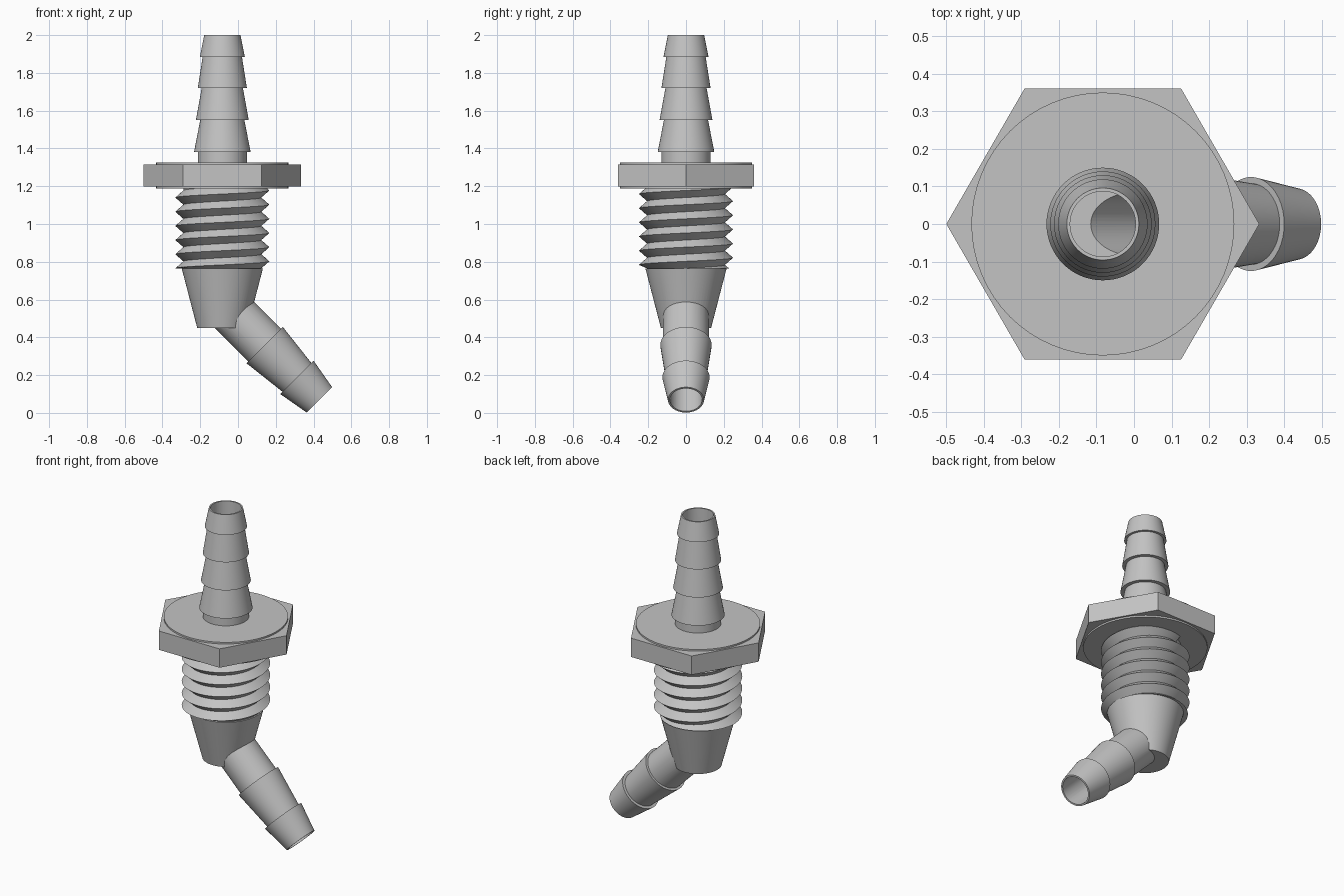
import bpy, bmesh, math
from mathutils import Matrix

if "Cube" in bpy.data.objects:
    bpy.data.objects.remove(bpy.data.objects["Cube"], do_unlink=True)

AXIS_X = -0.083
grey = bpy.data.materials.new("satin grey")
grey.use_nodes = True
grey.diffuse_color = (0.55, 0.55, 0.55, 1)
grey.node_tree.nodes["Principled BSDF"].inputs["Base Color"].default_value = grey.diffuse_color

UPRIGHT = Matrix.Translation((AXIS_X, 0, 0))
# local z runs down the angled outlet, 45 degrees below horizontal
ANGLED = Matrix.Translation((AXIS_X, 0, 0.583)) @ Matrix.Rotation(math.radians(135), 4, 'Y')


def add_mesh(name, bm):
    mesh = bpy.data.meshes.new(name)
    bm.to_mesh(mesh)
    bm.free()
    mesh.materials.append(grey)
    obj = bpy.data.objects.new(name, mesh)
    bpy.context.collection.objects.link(obj)
    return obj


def revolve(name, profile, matrix, steps=64, closed=False):
    """Spin (radius, height) points into a solid; closed joins last to first."""
    bm = bmesh.new()
    verts = [bm.verts.new((r, 0, z)) for r, z in profile]
    pairs = list(zip(verts, verts[1:]))
    if closed:
        pairs.append((verts[-1], verts[0]))
    edges = [bm.edges.new(p) for p in pairs]
    bmesh.ops.spin(bm, geom=verts + edges, cent=(0, 0, 0), axis=(0, 0, 1),
                   angle=math.tau, steps=steps, use_merge=False)
    bmesh.ops.remove_doubles(bm, verts=bm.verts, dist=1e-5)
    bmesh.ops.recalc_face_normals(bm, faces=bm.faces)
    bm.transform(matrix)
    return add_mesh(name, bm)


def activate(obj):
    bpy.ops.object.select_all(action='DESELECT')
    obj.select_set(True)
    bpy.context.view_layer.objects.active = obj


def combine(target, tool, operation):
    tool.hide_render = True
    mod = target.modifiers.new(operation.lower(), 'BOOLEAN')
    mod.operation = operation
    mod.solver = 'EXACT'
    mod.object = tool
    activate(target)
    bpy.ops.object.modifier_apply(modifier=mod.name)
    bpy.data.objects.remove(tool, do_unlink=True)


def smooth(obj, degrees=30):
    activate(obj)
    bpy.ops.object.shade_smooth_by_angle(angle=math.radians(degrees))


# Upright body: tapered nose, thread core, collar disc and barbed spigot
body = revolve("fitting_body", [
    (0, 0.45), (0.133, 0.45), (0.215, 0.765), (0.205, 0.765), (0.205, 1.188),
    (0.35, 1.188), (0.35, 1.325), (0.13, 1.325), (0.13, 1.38),
    (0.15, 1.38), (0.117, 1.55), (0.14, 1.55), (0.109, 1.72),
    (0.13, 1.72), (0.104, 1.885), (0.119, 1.885), (0.096, 2.0), (0, 2.0)], UPRIGHT)

# Angled outlet with two barbs
outlet = revolve("angled_barb", [
    (0, 0), (0.122, 0), (0.122, 0.317), (0.136, 0.317), (0.108, 0.558),
    (0.125, 0.558), (0.095, 0.727), (0, 0.727)], ANGLED)
combine(body, outlet, 'UNION')

# Bores: a flat-bottomed upright one meeting the angled one
upright_bore = revolve("upright_bore", [(0, 0.495), (0.087, 0.495), (0.087, 2.1), (0, 2.1)], UPRIGHT)
combine(body, upright_bore, 'DIFFERENCE')
angled_bore = revolve("angled_bore", [(0, 0), (0.085, 0), (0.085, 0.8), (0, 0.8)], ANGLED)
combine(body, angled_bore, 'DIFFERENCE')
smooth(body)

# Hexagonal nut band around the collar
revolve("hex_flange", [(0.3, 1.198), (0.4167, 1.198), (0.4167, 1.315), (0.3, 1.315)],
        UPRIGHT, steps=6, closed=True)


# Right-handed V thread, cut flat at its lower end
def make_thread(root=0.206, crest=0.249, pitch=0.075, low=0.765, high=1.2, steps=64):
    bm = bmesh.new()
    half = pitch / 2
    count = int((high - low + half) / pitch * steps)
    previous = None
    for i in range(count + 1):
        angle = math.tau * i / steps
        z = low - half + pitch * i / steps
        tip = root + (crest - root) * min(1, max(0, 1 - (low - z) / half))
        ring = [bm.verts.new((r * math.cos(angle), r * math.sin(angle), max(low, h)))
                for r, h in ((root, z - half), (tip, z), (root, z + half))]
        if previous:
            for k in range(2):
                bm.faces.new((previous[k], ring[k], ring[k + 1], previous[k + 1]))
        previous = ring
    bm.transform(UPRIGHT)
    return add_mesh("screw_thread", bm)


smooth(make_thread())
